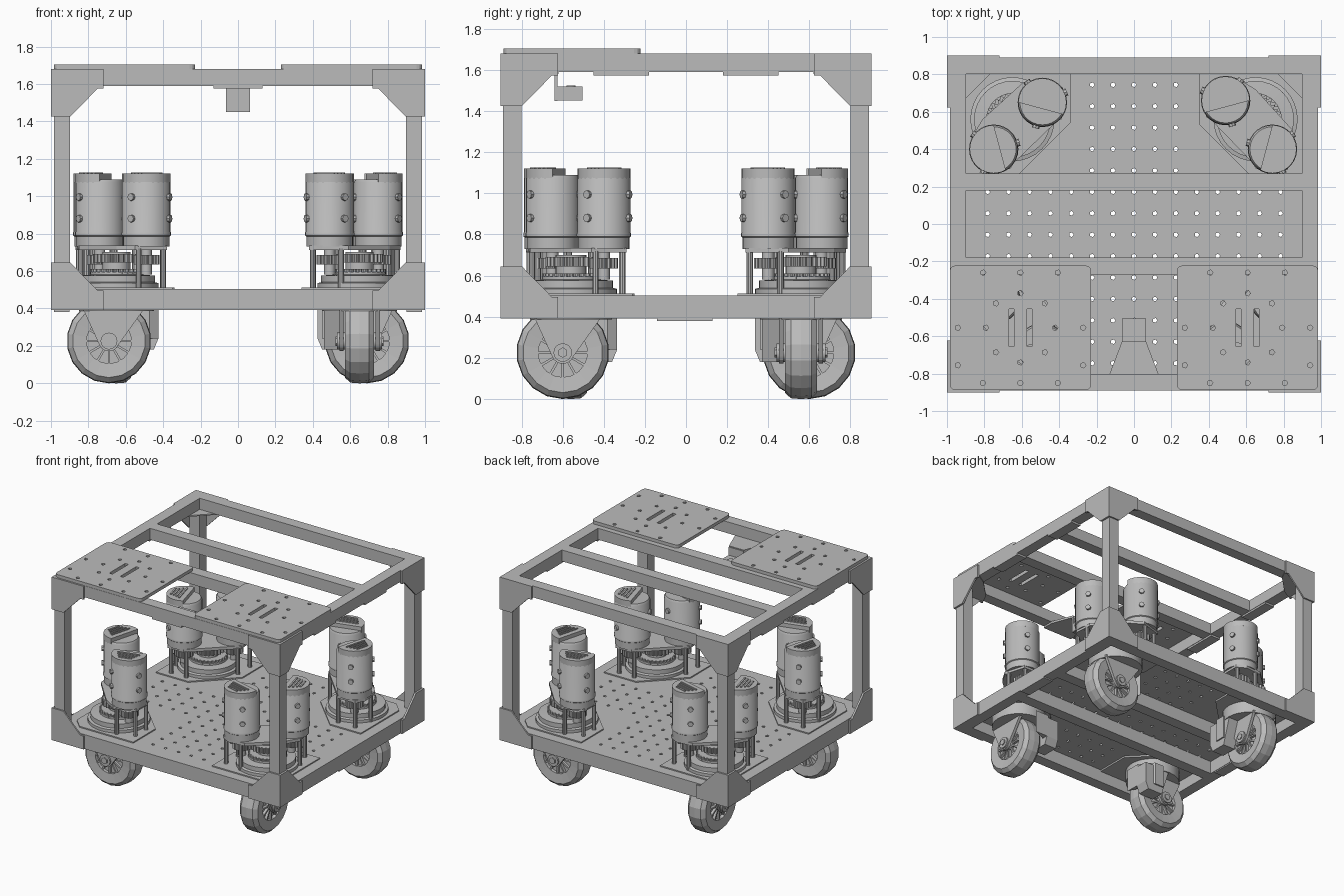
import bpy, bmesh
from math import pi, sin, cos, radians
from mathutils import Matrix, Vector

cube = bpy.data.objects.get("Cube")
if cube:
    bpy.data.objects.remove(cube, do_unlink=True)

grey = bpy.data.materials.new("machined grey")
grey.use_nodes = True
grey.diffuse_color = (0.5, 0.5, 0.5, 1)
grey.node_tree.nodes["Principled BSDF"].inputs["Base Color"].default_value = (0.5, 0.5, 0.5, 1)
ID = Matrix.Identity(4)
SIGNS = (-1, 1)


def finish(bm, name, M=ID, smooth=False):
    bmesh.ops.transform(bm, matrix=M, verts=bm.verts)
    bmesh.ops.recalc_face_normals(bm, faces=bm.faces)
    me = bpy.data.meshes.new(name)
    bm.to_mesh(me)
    bm.free()
    me.materials.append(grey)
    ob = bpy.data.objects.new(name, me)
    bpy.context.collection.objects.link(ob)
    if smooth:
        bpy.ops.object.select_all(action='DESELECT')
        ob.select_set(True)
        bpy.context.view_layer.objects.active = ob
        bpy.ops.object.shade_smooth_by_angle(angle=radians(35))
    return ob


def add_prism(bm, pts, lo, hi, axis='z'):
    put = {'z': lambda a, b, h: (a, b, h), 'y': lambda a, b, h: (a, h, b),
           'x': lambda a, b, h: (h, a, b)}[axis]
    rings = [[bm.verts.new(put(a, b, h)) for a, b in pts] for h in (lo, hi)]
    bm.faces.new(rings[0])
    bm.faces.new(rings[1])
    for i in range(len(pts)):
        j = (i + 1) % len(pts)
        bm.faces.new((rings[0][i], rings[0][j], rings[1][j], rings[1][i]))


def prism(name, pts, lo, hi, axis='z', M=ID, smooth=False):
    bm = bmesh.new()
    add_prism(bm, pts, lo, hi, axis)
    return finish(bm, name, M, smooth)


def rect(x0, x1, y0, y1):
    return [(x0, y0), (x1, y0), (x1, y1), (x0, y1)]


def circle(x, y, r, n=6):
    return [(x + r * cos(2 * pi * i / n), y + r * sin(2 * pi * i / n)) for i in range(n)]


def box(name, x0, x1, y0, y1, z0, z1, M=ID):
    return prism(name, rect(x0, x1, y0, y1), z0, z1, 'z', M)


def lathe(name, prof, n, M=ID, smooth=True):
    # revolve a closed (radius, height) outline about local z
    bm = bmesh.new()
    rings = [[bm.verts.new((r * cos(2 * pi * i / n), r * sin(2 * pi * i / n), z))
              for i in range(n)] for r, z in prof]
    for a, b in zip(rings, rings[1:]):
        for i in range(n):
            j = (i + 1) % n
            bm.faces.new((a[i], a[j], b[j], b[i]))
    bmesh.ops.remove_doubles(bm, verts=bm.verts, dist=1e-5)
    return finish(bm, name, M, smooth)


def disc(name, r, z0, z1, x=0, y=0, n=24, M=ID):
    return lathe(name, [(0, z0), (r, z0), (r, z1), (0, z1)], n,
                 M @ Matrix.Translation((x, y, 0)))


def gear(name, r, z0, z1, x, y, teeth, M):
    pts = []
    for i in range(teeth * 4):
        a, rr = 2 * pi * i / (teeth * 4), r if i % 4 < 2 else r * 0.9
        pts.append((x + rr * cos(a), y + rr * sin(a)))
    prism(name, pts, z0, z1, 'z', M)


def drill(ob, outlines, z0, z1):
    bm = bmesh.new()
    for o in outlines:
        add_prism(bm, o, z0, z1)
    cutter = finish(bm, "hole_cutter")
    cutter.hide_render = True
    mod = ob.modifiers.new("holes", 'BOOLEAN')
    mod.object, mod.operation, mod.solver = cutter, 'DIFFERENCE', 'EXACT'
    bpy.context.view_layer.objects.active = ob
    bpy.ops.object.modifier_apply(modifier=mod.name)
    bpy.data.objects.remove(cutter, do_unlink=True)


# Frame rails, crossbars and posts
X, Y, T = 0.985, 0.89, 0.088
for level, z0, z1 in (("lower", 0.39, 0.495), ("upper", 1.59, 1.68)):
    for s in SIGNS:
        box(level + "_long_rail", -X, X, s * Y, s * (Y - T), z0, z1)
        box(level + "_side_rail", s * X, s * (X - T), T - Y, Y - T, z0, z1)
        box(level + "_crossbar", T - X, X - T, s * 0.18, s * 0.27, z0, z1)
for sx in SIGNS:
    for sy in SIGNS:
        box("post", sx * X, sx * (X - T), sy * Y, sy * (Y - T), 0.49, 1.6)
        # Corner gussets on both outer faces, low and high
        for high in (False, True):
            def gusset(edge, sign):
                pts = [(edge, .39), (edge - .28, .39), (edge - .28, .495),
                       (edge - .25, .495), (edge - .103, .645), (edge, .645)]
                return [(sign * a, 2.07 - b if high else b) for a, b in pts]
            prism("front_back_gusset", gusset(1.0, sx), sy * Y, sy * 0.902, 'y')
            prism("side_gusset", gusset(0.902, sy), sx * X, sx * 1.0, 'x')
        prism("flat_gusset", [(sx * a, sy * b) for a, b in (
            (X, Y), (.72, Y), (.76, .81), (.9, .67), (X, .62))], 1.582, 1.592)
        box("crossbar_bracket", sx * X, sx * 0.9, sy * 0.18, sy * 0.45, 1.575, 1.59)
    box("lower_bracket", sx * X, sx * 0.9, -0.14, 0.13, 0.38, 0.39)

# Perforated deck
PITCH = 0.1118
deck = box("deck", -X, X, -Y, Y, 0.493, 0.503)
holes = []
for i in range(-7, 8):
    for j in range(-7, 7):
        x, y = i * PITCH, (j + 0.5) * 0.1145
        if abs(x) < 0.3 or abs(y) < 0.2:
            holes.append(circle(x, y, 0.013, 5))
drill(deck, holes, 0.3, 0.6)

# Two drilled top plates with a pair of slots
for s in SIGNS:
    cx, cy, w, h, r = s * 0.607, -0.555, 0.378, 0.333, 0.03
    outline = []
    for k, (a, b) in enumerate(((1, 1), (-1, 1), (-1, -1), (1, -1))):
        for t in range(4):
            ang = k * pi / 2 + t * pi / 6
            outline.append((cx + a * (w - r) + r * cos(ang), cy + b * (h - r) + r * sin(ang)))
    plate = prism("top_plate", outline, 1.68, 1.705)
    spots = [(a, b) for a in (-.2, 0, .2) for b in (-.295, .295)]
    spots += [(a, b) for a in (-.335, .335) for b in (-.2, 0)]
    spots += [(.185 * cos(k * pi / 4), .185 * sin(k * pi / 4)) for k in range(8)]
    cuts = [circle(cx + a, cy + b, 0.015, 5) for a, b in spots]
    cuts += [rect(cx + a - .014, cx + a + .014, cy - .1, cy + .1) for a in (-.048, .048)]
    drill(plate, cuts, 1.6, 1.8)

# Sensor bracket under the front rail
prism("sensor_bracket", [(-.13, -.89), (.13, -.89), (.13, -.8), (.065, -.63),
                         (-.065, -.63), (-.13, -.8)], 1.575, 1.592)
box("sensor_flange", -.065, .065, -.64, -.625, 1.45, 1.585)
box("sensor_block", -.065, .065, -.63, -.505, 1.452, 1.52)
disc("sensor_lens", 0.022, 1.52, 1.526, 0, -.56, 12)


def motor(x, y, face, M):
    L = M @ Matrix.Translation((x, y, 0))
    lathe("motor_body", [(0, .73), (.125, .73), (.125, .785), (.132, .79), (.132, .805),
                         (.129, .81), (.129, 1.075), (.12, 1.09), (0, 1.09)], 28, L)
    F = L @ Matrix.Rotation(face, 4, 'Z')
    arc = [radians(-105 + 15 * k) for k in range(15)]
    prism("motor_cap", [(.129 * cos(a), .129 * sin(a)) for a in arc], 1.07, 1.12, 'z', F, True)
    for k in range(4):
        w = 0.085 - 0.012 * k
        box("motor_louvre", .004 + k * .025, .016 + k * .025, -w, w, 1.12, 1.127, F)
    for z in (.88, .995):
        for turn in (0.9, -0.9, pi):
            B = F @ Matrix.Rotation(turn, 4, 'Z') @ Matrix.Translation((.125, 0, z)) \
                @ Matrix.Rotation(pi / 2, 4, 'Y')
            disc("motor_bolt", 0.02, 0, 0.018, n=8, M=B)


def wheel_module(M):
    # Base plate with a cut inner corner, turntable and gears
    prism("module_base", [(-.31, -.25), (.17, -.25), (.25, -.17), (.25, .3), (-.03, .3),
                          (-.31, .02)], .48, .512, 'z', M)
    lathe("turntable", [(0, .51), (.225, .51), (.225, .535), (.205, .54), (.205, .575),
                        (.14, .58), (.14, .595), (0, .595)], 32, M)
    gear("turntable_gear", 0.14, .58, .61, 0, 0, 28, M)
    disc("centre_shaft", 0.075, .59, .70, M=M)
    gear("main_gear", 0.125, .645, .69, 0, 0, 26, M)
    for x, y in ((.10, .16), (-.16, -.09)):
        gear("drive_gear", 0.07, .635, .685, x, y, 16, M)
        disc("drive_shaft", 0.03, .58, .74, x, y, 12, M)
    # Upper gear plate spanning both motors
    prism("gear_plate", [(.17, .27), (.03, .27), (-.27, -.02), (-.27, -.17), (-.2, -.21),
                         (-.06, -.2), (.16, 0), (.22, .1)], .712, .735, 'z', M)
    for x, y in ((.2, .12), (.02, .25), (.15, .25), (-.25, -.01), (-.25, -.16), (-.1, -.19)):
        disc("standoff", 0.016, .5, .72, x, y, 10, M)
    motor(.10, .16, radians(15), M)
    motor(-.16, -.09, radians(-105), M)
    # Wheel: tyre, recessed rim, spokes and hub
    W = M @ Matrix.Translation((0, -.04, .225)) @ Matrix.Rotation(pi / 2, 4, 'Y')
    lathe("tyre", [(.12, -.07), (.195, -.078), (.222, -.05), (.226, 0), (.222, .05),
                   (.195, .078), (.12, .07), (.12, -.07)], 18, W, False)
    disc("rim", 0.122, -.045, .045, M=W)
    for k in range(12):
        box("spoke", .04, .122, -.006, .006, -.065, .065, W @ Matrix.Rotation(k * pi / 6, 4, 'Z'))
    disc("axle", 0.045, -.12, .12, n=16, M=W)
    disc("axle_nut", 0.025, -.128, .128, n=6, M=W)
    # Fork: round crown, two tapered cheeks and a gearbox
    disc("fork_crown", 0.2, .385, .49, M=M, n=28)
    for s in SIGNS:
        cheek = [(-.04 + .055 * cos(radians(a)), .225 + .055 * sin(radians(a)))
                 for a in range(200, 341, 20)]
        prism("fork_cheek", cheek + [(.15, .40), (-.18, .40)], s * .085, s * .108, 'x', M)
    prism("gearbox", [(-.2, .06), (-.1, .06), (-.1, .17), (.02, .225), (-.1, .225), (-.2, .14)],
          .24, .42, 'z', M)
    prism("gearbox_cover", [(.07, .18), (.2, .18), (.225, .24), (.225, .4), (.0, .4)],
          -.19, -.085, 'x', M)


# Four modules, each a quarter turn from the next
for k, (sx, sy) in enumerate(((1, -1), (1, 1), (-1, 1), (-1, -1))):
    wheel_module(Matrix.Translation((sx * .65, sy * .56, 0)) @ Matrix.Rotation(k * pi / 2, 4, 'Z'))
